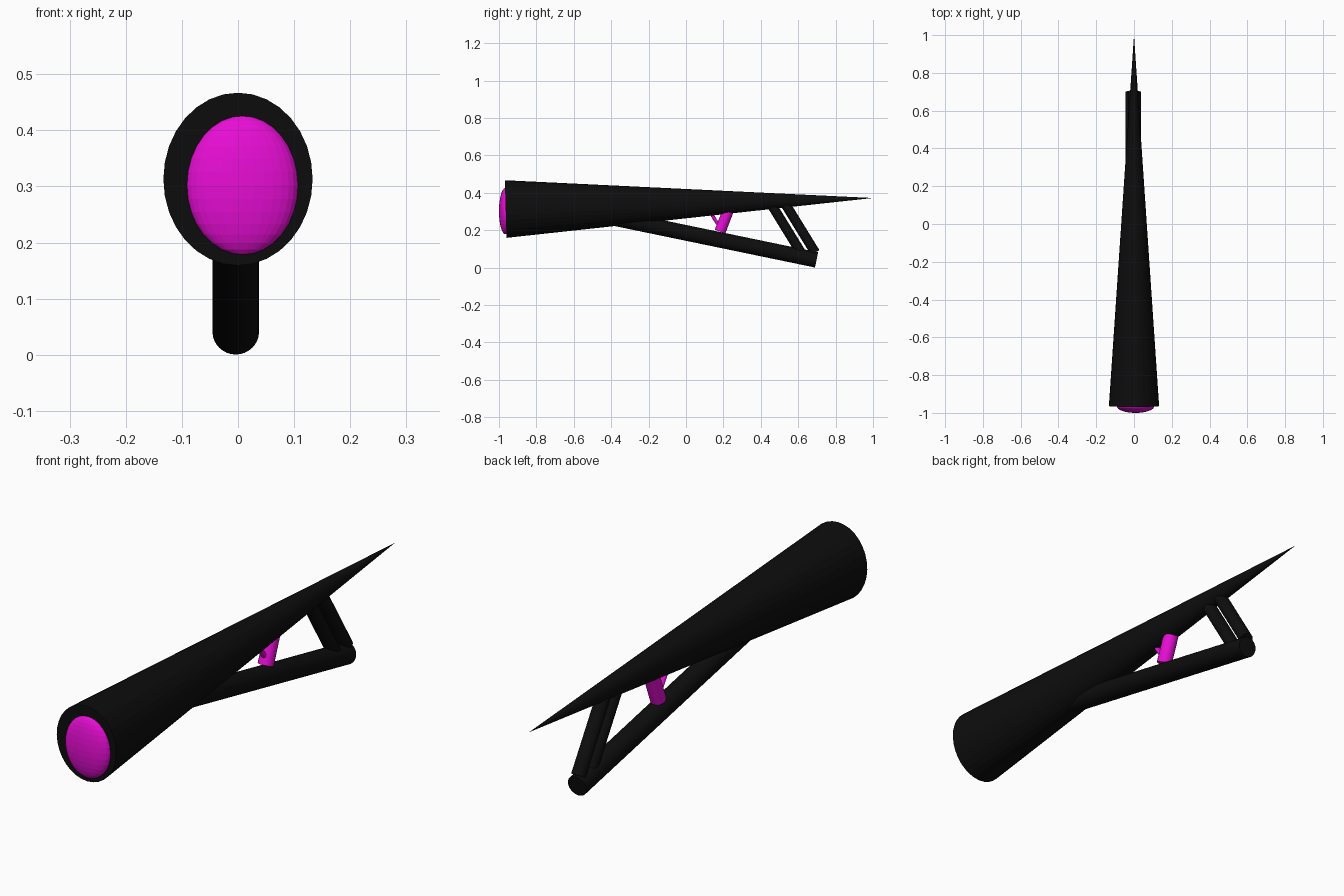
import bpy
from math import atan2, hypot

cube = bpy.data.objects.get("Cube")
if cube:
    bpy.data.objects.remove(cube, do_unlink=True)


def material(name, rgb):
    mat = bpy.data.materials.new(name)
    mat.use_nodes = True
    mat.diffuse_color = (*rgb, 1)
    mat.node_tree.nodes["Principled BSDF"].inputs["Base Color"].default_value = (*rgb, 1)
    return mat


black = material("black", (0.004, 0.004, 0.004))
magenta = material("magenta", (0.8, 0.004, 0.66))


def rod(name, start, end, rx, rz, mat, x=0.0, tip=1.0, sides=32):
    """Cylinder or cone between two (y, z) points, lying in the side plane."""
    dy, dz = end[0] - start[0], end[1] - start[1]
    bpy.ops.mesh.primitive_cone_add(
        vertices=sides, radius1=1, radius2=tip, depth=hypot(dy, dz),
        location=(x, (start[0] + end[0]) / 2, (start[1] + end[1]) / 2),
        rotation=(atan2(-dy, dz), 0, 0))
    obj = bpy.context.object
    obj.name = name
    obj.scale = (rx, rz, 1)
    obj.data.materials.append(mat)
    return obj


# Long tapering body
rod("body_cone", (-0.964, 0.313), (1.0, 0.372), 0.133, 0.154, black, tip=0)

# Domed lens set in the wide end
bpy.ops.mesh.primitive_uv_sphere_add(segments=32, ring_count=16, radius=1,
                                     location=(0.008, -0.965, 0.302))
lens = bpy.context.object
lens.name = "front_lens"
lens.scale = (0.099, 0.035, 0.124)
lens.data.materials.append(magenta)

# Slanted lower bar and the two struts that join it to the body
OFFSET = -0.004
rod("lower_bar", (0.698, 0.041), (-0.5, 0.289), 0.0415, 0.0415, black, OFFSET)
for name, shift in (("front_strut", 0.0), ("rear_strut", 0.076)):
    rod(name, (0.615 + shift, 0.08), (0.458 + shift, 0.335), 0.028, 0.026, black, OFFSET)

# Trigger with its thin brace
rod("trigger", (0.182, 0.192), (0.235, 0.33), 0.03, 0.03, magenta, OFFSET)
rod("trigger_brace", (0.185, 0.21), (0.13, 0.295), 0.011, 0.009, magenta, OFFSET)
